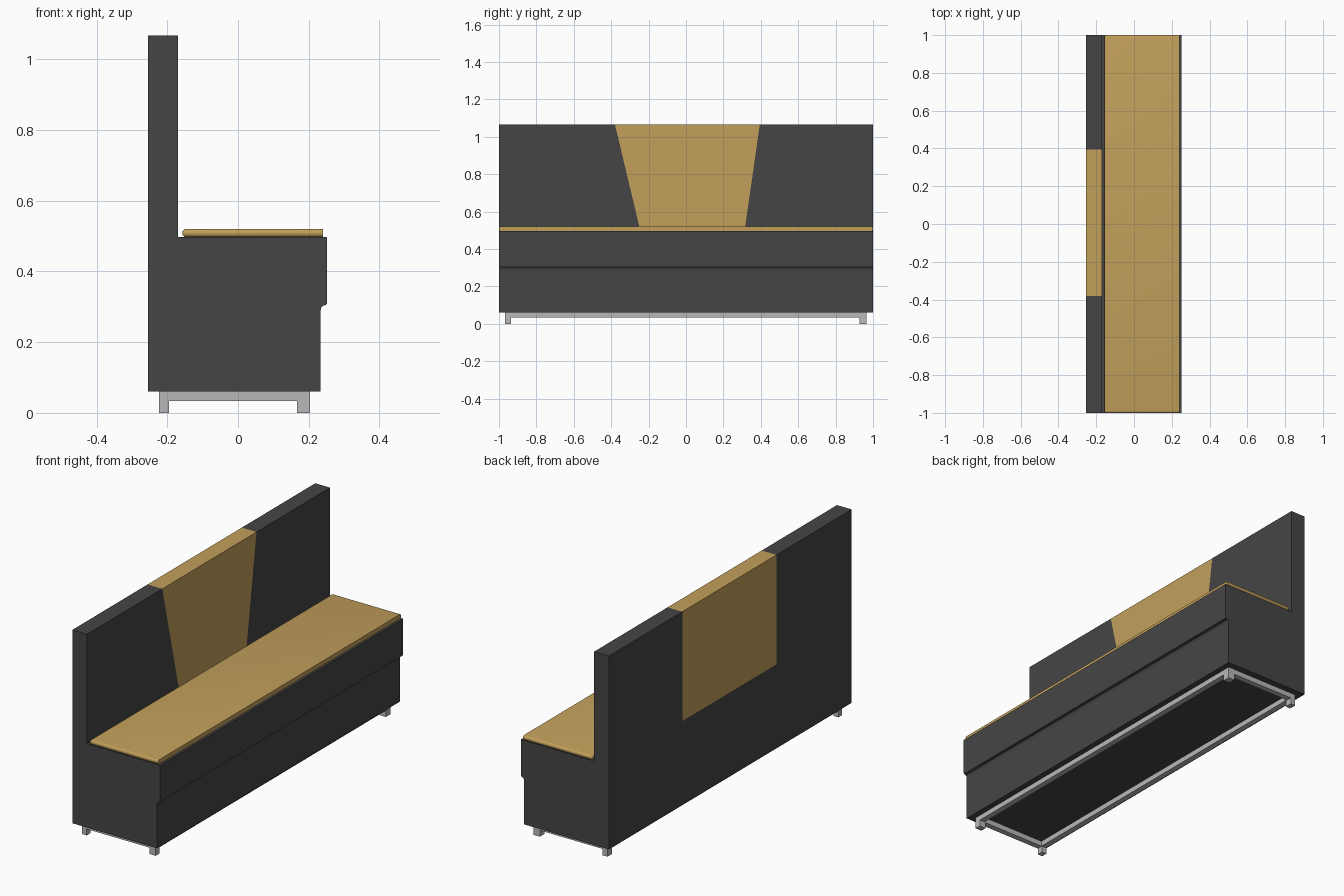
import bpy, bmesh, math
from mathutils import Vector

cube = bpy.data.objects.get("Cube")
if cube:
    bpy.data.objects.remove(cube, do_unlink=True)


def material(name, rgb):
    mat = bpy.data.materials.new(name)
    mat.use_nodes = True
    colour = (*rgb, 1)
    mat.diffuse_color = colour
    mat.node_tree.nodes["Principled BSDF"].inputs["Base Color"].default_value = colour
    return mat


charcoal = material("charcoal upholstery", (0.06, 0.06, 0.06))
mustard = material("mustard upholstery", (0.54, 0.35, 0.105))
steel = material("light grey steel", (0.48, 0.48, 0.48))


def add_object(name, bm, *mats):
    bmesh.ops.recalc_face_normals(bm, faces=bm.faces[:])
    mesh = bpy.data.meshes.new(name)
    bm.to_mesh(mesh)
    bm.free()
    for mat in mats:
        mesh.materials.append(mat)
    obj = bpy.data.objects.new(name, mesh)
    bpy.context.collection.objects.link(obj)
    return obj


def box(bm, low, high):
    low, high = Vector(low), Vector(high)
    verts = bmesh.ops.create_cube(bm, size=1)["verts"]
    for v in verts:
        v.co = (low + high) / 2 + v.co * (high - low)
    return verts


def cut(bm, wanted, point, normal):
    """Split only the faces that pass the test."""
    faces = [f for f in bm.faces if wanted(f)]
    edges = {e for f in faces for e in f.edges}
    verts = {v for f in faces for v in f.verts}
    bmesh.ops.bisect_plane(bm, geom=[*verts, *edges, *faces],
                           plane_co=point, plane_no=normal, dist=1e-5)


# Bench body: side profile with tall backrest and overhanging seat front
SEAT, TOP, BACK, REST = 0.497, 1.067, -0.255, -0.17
profile = [(BACK, 0.06), (0.233, 0.06), (0.233, 0.285), (0.235, 0.297),
           (0.24, 0.303), (0.249, 0.305), (0.252, 0.31), (0.252, SEAT),
           (REST, SEAT), (REST, TOP), (BACK, TOP)]
bm = bmesh.new()
cap = bm.faces.new([bm.verts.new((x, -1, z)) for x, z in profile])
grown = bmesh.ops.extrude_face_region(bm, geom=[cap])["geom"]
bmesh.ops.translate(bm, vec=(0, 2, 0),
                    verts=[g for g in grown if isinstance(g, bmesh.types.BMVert)])
bmesh.ops.recalc_face_normals(bm, faces=bm.faces[:])


# Contrast panel: straight on the back and top, tapered on the front
def is_back(f):
    return f.normal.x < -0.9 and f.calc_center_median().x < BACK + 0.01


def is_back_or_top(f):
    c = f.calc_center_median()
    return c.z > TOP - 0.01 or (is_back(f) and c.z > SEAT)


def is_rest_front(f):
    return f.normal.x > 0.9 and abs(f.calc_center_median().x - REST) < 0.01


cut(bm, is_back, (0, 0, SEAT), (0, 0, 1))
for y, inward in ((-0.38, 0.136), (0.395, -0.082)):
    cut(bm, is_back_or_top, (0, y, TOP), (0, 1, 0))
    cut(bm, is_rest_front, (0, y, TOP), (0, TOP - SEAT, inward))
for f in bm.faces:
    panel = is_back_or_top(f) or is_rest_front(f)
    f.material_index = int(panel and abs(f.calc_center_median().y) < 0.2)
add_object("bench_body", bm, charcoal, mustard)

# Seat pad: rounded at the back and ends, square at the front
bm = bmesh.new()
box(bm, (-0.157, -1, SEAT), (0.24, 1, 0.52))
soft = [e for e in bm.edges if min(v.co.x for v in e.verts) < 0.2]
bmesh.ops.bevel(bm, geom=soft, offset=0.01, segments=4, profile=0.5,
                affect='EDGES')
pad = add_object("seat_pad", bm, mustard)
bpy.context.view_layer.objects.active = pad
pad.select_set(True)
bpy.ops.object.shade_smooth_by_angle(angle=math.radians(35))
pad.select_set(False)

# Steel base frame: four rails and four corner feet
X0, X1, Y0, Y1, TUBE = -0.223, 0.203, -0.967, 0.965, 0.03
bm = bmesh.new()
for x in (X0, X1 - TUBE):
    box(bm, (x, Y0, 0.033), (x + TUBE, Y1, 0.06))
for y in (Y0, Y1 - TUBE):
    box(bm, (X0 + TUBE, y, 0.033), (X1 - TUBE, y + TUBE, 0.06))
add_object("base_frame", bm, steel)

for side, x0, x1 in (("back", X0, X0 + 0.028), ("front", X1 - 0.036, X1)):
    for end, y0, y1 in (("near", Y0, Y0 + 0.032), ("far", Y1 - 0.038, Y1)):
        bm = bmesh.new()
        box(bm, (x0, y0, 0), (x1, y1, 0.033))
        add_object(f"{side}_foot_{end}", bm, steel)
